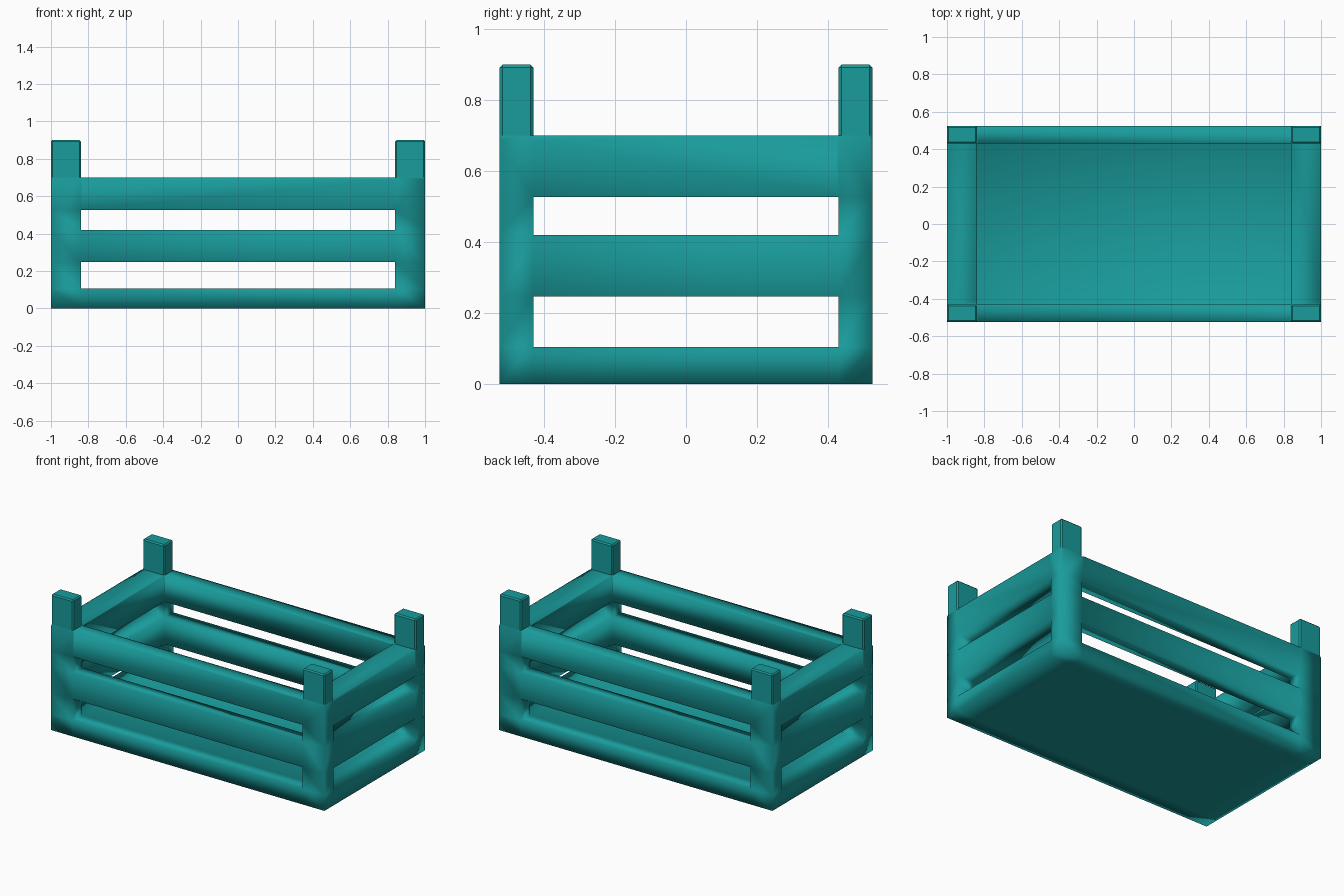
import bpy, bmesh
from itertools import product

if "Cube" in bpy.data.objects:
    bpy.data.objects.remove(bpy.data.objects["Cube"])

# Slatted crate: one continuous shell made from the filled cells of a coarse grid
XS = [-1.0, -0.84, 0.84, 1.0]
YS = [-0.525, -0.43, 0.43, 0.525]
ZS = [0.0, 0.105, 0.247, 0.42, 0.527, 0.70, 0.90]


def filled(i, j, k):
    if not (0 <= i < 3 and 0 <= j < 3 and 0 <= k < 6):
        return False
    if k == 0:                      # floor slab
        return True
    post = i != 1 and j != 1        # corner posts, full height
    rail = (i != 1 or j != 1) and k in (2, 4)  # two rings of rails
    return post or rail


bm = bmesh.new()
verts = {}


def vert(key):
    if key not in verts:
        i, j, k = key
        verts[key] = bm.verts.new((XS[i], YS[j], ZS[k]))
    return verts[key]


# outer skin: a face wherever a filled cell meets an empty one
for cell in product(range(3), range(3), range(6)):
    if not filled(*cell):
        continue
    for axis, side in product(range(3), (0, 1)):
        near = list(cell)
        near[axis] += 1 if side else -1
        if filled(*near):
            continue
        u, v = (axis + 1) % 3, (axis + 2) % 3
        ring = []
        for a, b in ((0, 0), (1, 0), (1, 1), (0, 1)):
            key = list(cell)
            key[axis] += side
            key[u] += a
            key[v] += b
            ring.append(vert(tuple(key)))
        bm.faces.new(ring if side else ring[::-1])

# small bevel on the post tops that rise above the rails
edges = [e for e in bm.edges if max(v.co.z for v in e.verts) > 0.8]
bmesh.ops.bevel(bm, geom=edges, offset=0.008, segments=1, affect='EDGES')
bmesh.ops.recalc_face_normals(bm, faces=bm.faces[:])

# soft shading on the frame, crisp faces on the post tops
for f in bm.faces:
    f.smooth = f.calc_center_median().z < 0.705

mesh = bpy.data.meshes.new("slatted_crate")
bm.to_mesh(mesh)
bm.free()
crate = bpy.data.objects.new("slatted_crate", mesh)
bpy.context.collection.objects.link(crate)

# teal paint
teal = bpy.data.materials.new("teal")
teal.diffuse_color = (0.01, 0.33, 0.33, 1)
teal.use_nodes = True
teal.node_tree.nodes["Principled BSDF"].inputs["Base Color"].default_value = teal.diffuse_color
mesh.materials.append(teal)
